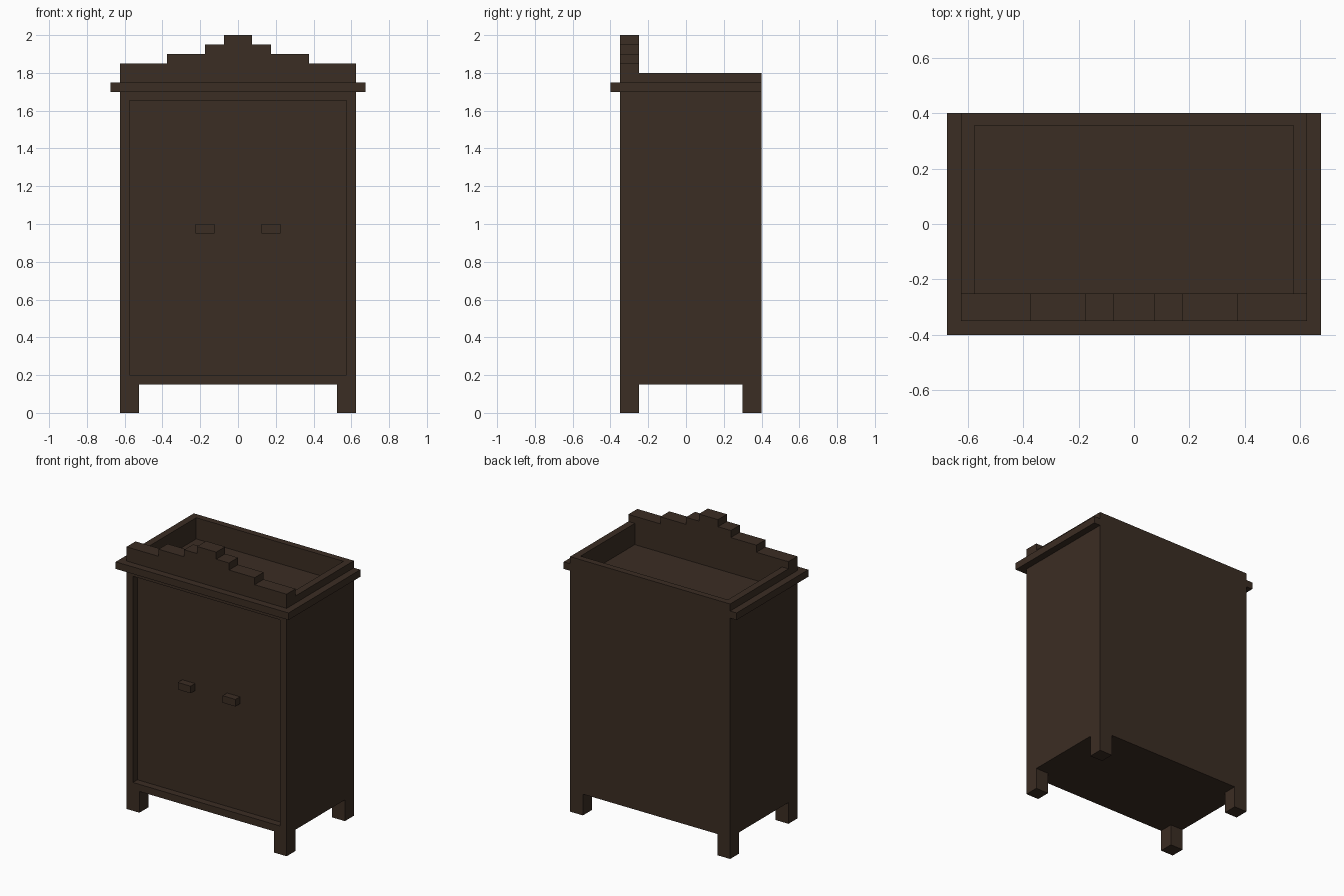
import bpy
import bmesh
from mathutils import Vector

cube = bpy.data.objects.get("Cube")
if cube:
    bpy.data.objects.remove(cube, do_unlink=True)

# Single dark wood colour
COLOR = (0.0437, 0.0262, 0.0168, 1.0)
wood = bpy.data.materials.new("dark_wood")
wood.use_nodes = True
wood.diffuse_color = COLOR
bsdf = wood.node_tree.nodes["Principled BSDF"]
bsdf.inputs["Base Color"].default_value = COLOR
bsdf.inputs["Roughness"].default_value = 0.8


def prism(name, profile, axis, lo, hi):
    """Extrude a 2D outline along axis (0=x, 1=y, 2=z) from lo to hi."""
    bm = bmesh.new()
    verts = []
    for a, b in profile:
        co = [a, b]
        co.insert(axis, lo)
        verts.append(bm.verts.new(co))
    face = bm.faces.new(verts)
    ext = bmesh.ops.extrude_face_region(bm, geom=[face])
    offset = Vector((0, 0, 0))
    offset[axis] = hi - lo
    moved = [g for g in ext["geom"] if isinstance(g, bmesh.types.BMVert)]
    bmesh.ops.translate(bm, vec=offset, verts=moved)
    bmesh.ops.recalc_face_normals(bm, faces=bm.faces)
    mesh = bpy.data.meshes.new(name)
    bm.to_mesh(mesh)
    bm.free()
    mesh.materials.append(wood)
    obj = bpy.data.objects.new(name, mesh)
    bpy.context.collection.objects.link(obj)
    return obj


def box(name, x, y, z):
    outline = [(x[0], y[0]), (x[1], y[0]), (x[1], y[1]), (x[0], y[1])]
    return prism(name, outline, 2, *z)


def mirrored(half):
    """Complete an outline whose points run from the +x side to the centre."""
    return half + [(-a, b) for a, b in reversed(half)]


W, IN = 0.625, 0.575           # outer and inner half widths
FRONT, BACK = -0.35, 0.4
CREST_BACK = -0.25
INNER_BACK = 0.355

# Side panels, notched at the top front where the crest sits
side_outline = [(FRONT, 0.15), (BACK, 0.15), (BACK, 1.8),
                (CREST_BACK, 1.8), (CREST_BACK, 1.75), (FRONT, 1.75)]
for side, s in (("left", 1), ("right", -1)):
    lo, hi = sorted((s * IN, s * W))
    prism(side + "_side_panel", side_outline, 0, lo, hi)

    # Door handle, flush with the front frame
    lo, hi = sorted((s * 0.125, s * 0.225))
    box(side + "_handle", (lo, hi), (FRONT, -0.3), (0.95, 1.0))

    # Legs
    lo, hi = sorted((s * 0.525, s * W))
    box(side + "_front_leg", (lo, hi), (FRONT, FRONT + 0.1), (0, 0.15))
    box(side + "_back_leg", (lo, hi), (BACK - 0.1, BACK), (0, 0.15))

# Carcass boards and recessed door
box("back_panel", (-IN, IN), (INNER_BACK, BACK), (0.15, 1.8))
box("bottom_board", (-IN, IN), (FRONT, INNER_BACK), (0.15, 0.2))
box("top_rail", (-IN, IN), (FRONT, CREST_BACK), (1.655, 1.75))
box("door_panel", (-IN, IN), (-0.3, CREST_BACK), (0.2, 1.655))
box("sunken_top", (-IN, IN), (CREST_BACK, INNER_BACK), (1.6, 1.65))

# Cornice wrapping the front and both sides
cornice = mirrored([(W, BACK), (0.675, BACK), (0.675, -0.4)])
cornice += [(-W, FRONT), (W, FRONT)]
prism("cornice", cornice, 2, 1.7, 1.75)

# Stepped crest above the front
crest = mirrored([(W, 1.75), (W, 1.85), (0.375, 1.85), (0.375, 1.9),
                  (0.175, 1.9), (0.175, 1.95), (0.075, 1.95), (0.075, 2.0)])
prism("crest", crest, 1, FRONT, CREST_BACK)
